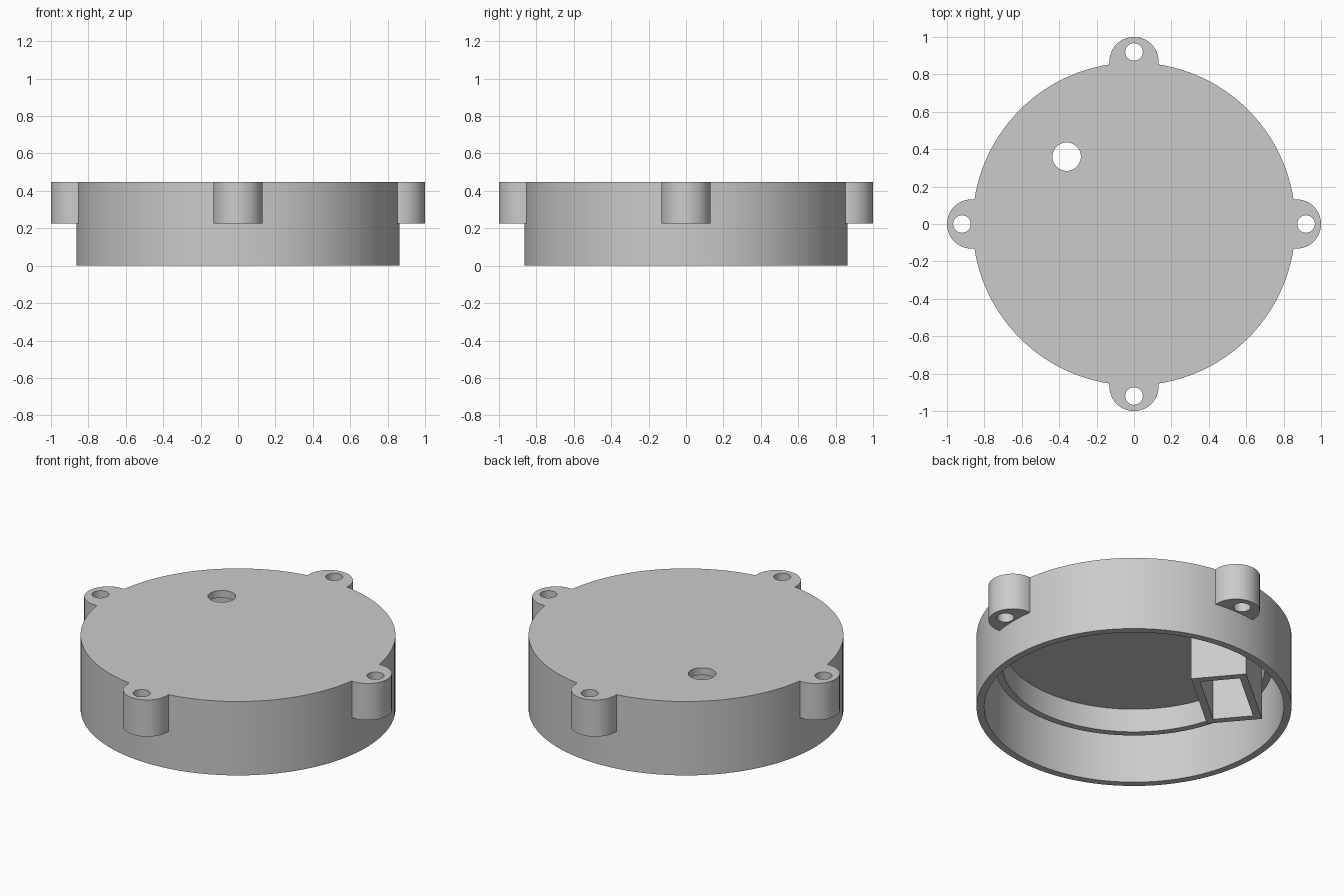
import bpy
import bmesh
from math import cos, sin, pi, radians
from mathutils import Matrix

default = bpy.data.objects.get("Cube")
if default:
    bpy.data.objects.remove(default, do_unlink=True)

TOP, CEILING, WALL = 0.447, 0.403, 0.042
OUTER, BOSS_R, BOSS_AT, SCREW_AT = 0.863, 0.132, 0.868, 0.92
PORT = (-0.36, 0.36)

grey = bpy.data.materials.new("plain_grey")
grey.use_nodes = True
grey.diffuse_color = (0.6, 0.6, 0.6, 1)
grey.node_tree.nodes["Principled BSDF"].inputs["Base Color"].default_value = grey.diffuse_color


def make_object(name, bm):
    mesh = bpy.data.meshes.new(name)
    bm.to_mesh(mesh)
    bm.free()
    mesh.materials.append(grey)
    obj = bpy.data.objects.new(name, mesh)
    bpy.context.collection.objects.link(obj)
    return obj


def cylinder(name, radius, z0, z1, x=0, y=0, segments=48):
    bm = bmesh.new()
    bmesh.ops.create_cone(bm, cap_ends=True, segments=segments, radius1=radius, radius2=radius,
                          depth=z1 - z0, matrix=Matrix.Translation((x, y, (z0 + z1) / 2)))
    return make_object(name, bm)


def block(name, width, depth, z0, z1, x, y, angle):
    bm = bmesh.new()
    place = (Matrix.Translation((x, y, (z0 + z1) / 2)) @ Matrix.Rotation(angle, 4, "Z")
             @ Matrix.Diagonal((width, depth, z1 - z0, 1)))
    bmesh.ops.create_cube(bm, size=1, matrix=place)
    return make_object(name, bm)


def combine(target, tool, operation):
    mod = target.modifiers.new("combine", "BOOLEAN")
    mod.operation, mod.solver, mod.object = operation, "EXACT", tool
    bpy.context.view_layer.update()
    bpy.context.view_layer.objects.active = target
    bpy.ops.object.modifier_apply(modifier=mod.name)
    bpy.data.objects.remove(tool, do_unlink=True)


def smooth(obj):
    bpy.ops.object.select_all(action="DESELECT")
    obj.select_set(True)
    bpy.context.view_layer.objects.active = obj
    bpy.ops.object.shade_smooth_by_angle(angle=radians(30))


# Round housing with four screw bosses, open underneath
housing = cylinder("housing", OUTER, 0, TOP, segments=128)
directions = [(round(cos(i * pi / 2)), round(sin(i * pi / 2))) for i in range(4)]
for dx, dy in directions:
    boss = cylinder("boss", BOSS_R, 0.225, TOP, dx * BOSS_AT, dy * BOSS_AT)
    combine(housing, boss, "UNION")
combine(housing, cylinder("bore", OUTER - WALL, -0.1, CEILING, segments=128), "DIFFERENCE")

# Screw holes and the cable port
for dx, dy in directions:
    hole = cylinder("screw_hole", 0.047, 0.1, 0.6, dx * SCREW_AT, dy * SCREW_AT, 32)
    combine(housing, hole, "DIFFERENCE")
combine(housing, cylinder("cable_hole", 0.076, 0.3, 0.6, *PORT), "DIFFERENCE")
smooth(housing)

# Circular rib hanging from the ceiling
rib = cylinder("inner_rib", 0.76, 0.26, CEILING + 0.005, segments=128)
combine(rib, cylinder("rib_bore", 0.72, 0.1, 0.6, segments=128), "DIFFERENCE")
smooth(rib)

# Rectangular sleeve around the cable port
sleeve = block("port_sleeve", 0.5, 0.306, 0.028, CEILING + 0.005, *PORT, radians(40))
combine(sleeve, block("sleeve_bore", 0.5 - 2 * WALL, 0.306 - 2 * WALL, -0.1, 0.6, *PORT,
                      radians(40)), "DIFFERENCE")
